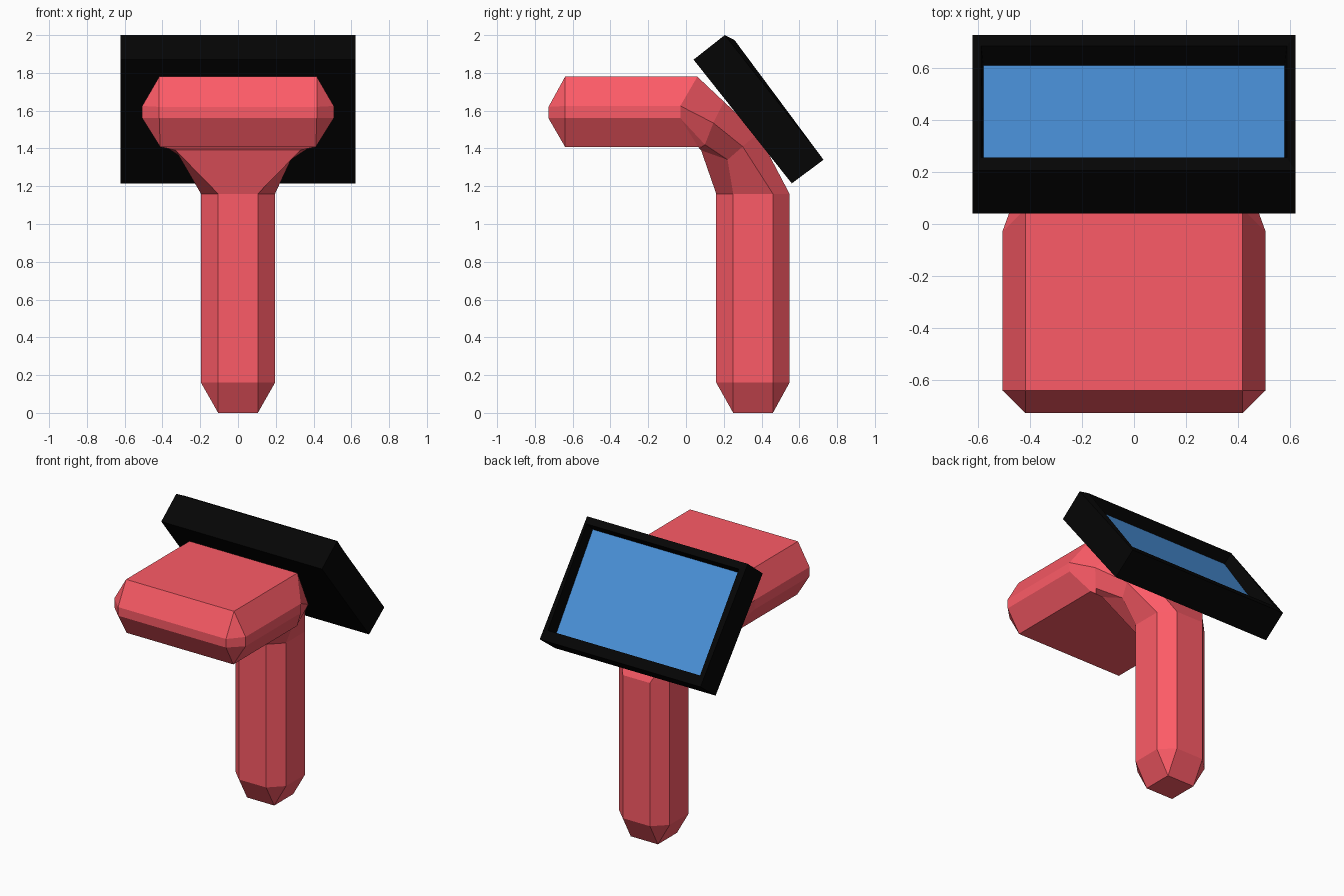
import bpy, bmesh

if "Cube" in bpy.data.objects:
    bpy.data.objects.remove(bpy.data.objects["Cube"])


def material(name, rgb):
    m = bpy.data.materials.new(name)
    m.diffuse_color = (*rgb, 1)
    m.use_nodes = True
    m.node_tree.nodes["Principled BSDF"].inputs["Base Color"].default_value = m.diffuse_color
    return m


def loft(name, half_rings, mat, cap_start=True, cap_end=True):
    """Skin a chain of rings; each ring is its +x half, mirrored to -x."""
    bm = bmesh.new()
    rings = []
    for half in half_rings:
        pts = list(half) + [(-x, y, z) for x, y, z in reversed(half)]
        rings.append([bm.verts.new(p) for p in pts])
    n = len(rings[0])
    for a, b in zip(rings, rings[1:]):
        for i in range(n):
            j = (i + 1) % n
            bm.faces.new((a[i], a[j], b[j], b[i]))
    if cap_start:
        bm.faces.new(rings[0][::-1])
    if cap_end:
        bm.faces.new(rings[-1])
    bmesh.ops.remove_doubles(bm, verts=bm.verts, dist=1e-4)
    bmesh.ops.recalc_face_normals(bm, faces=bm.faces)
    me = bpy.data.meshes.new(name)
    bm.to_mesh(me)
    bm.free()
    me.materials.append(mat)
    ob = bpy.data.objects.new(name, me)
    bpy.context.collection.objects.link(ob)
    return ob


red = material("red_shell", (0.98, 0.105, 0.135))
black = material("black_frame", (0.0015, 0.0015, 0.0015))
blue = material("blue_glass", (0.068, 0.285, 0.7))


# Chamfered cross-sections of the handle at a given height
def handle_ring(z):
    return [(.105, .548, z), (.196, .46, z), (.196, .25, z), (.105, .16, z)]


# Head, neck and handle as one chamfered body
body = [
    # front face (chamfer corners merge in pairs)
    [(.417, -.728, 1.62), (.417, -.728, 1.62), (.417, -.728, 1.56), (.417, -.728, 1.56)],
    # head section, front and back
    [(.417, -.64, 1.78), (.507, -.64, 1.625), (.507, -.64, 1.56), (.412, -.64, 1.408)],
    [(.417, .06, 1.78), (.507, -.03, 1.625), (.507, -.03, 1.56), (.412, .065, 1.408)],
    # neck
    [(.342, .20, 1.648), (.443, .145, 1.535), (.40, .10, 1.42), (.37, .07, 1.40)],
    [(.25, .38, 1.48), (.31, .30, 1.41), (.28, .22, 1.34), (.33, .08, 1.39)],
    # handle
    handle_ring(1.16),
    handle_ring(.16),
    # bottom face
    [(.105, .46, 0), (.105, .46, 0), (.105, .25, 0), (.105, .25, 0)],
]
loft("body", body, red)

# Tilted display: back, face edge, raised rim, recessed glass line
glass_ring = [(.58, .20, 1.917), (.58, .61, 1.335)]
frame = [
    [(.621, .04, 1.87), (.621, .56, 1.215)],
    [(.621, .205, 2.0), (.621, .728, 1.34)],
    [(.588, .256, 1.975), (.588, .685, 1.395)],
    glass_ring,
]
loft("display_frame", frame, black, cap_end=False)

# Glass panel: a thin slab filling the recess
behind = [(x, y - .016, z - .012) for x, y, z in glass_ring]
loft("display_glass", [behind, glass_ring], blue)
